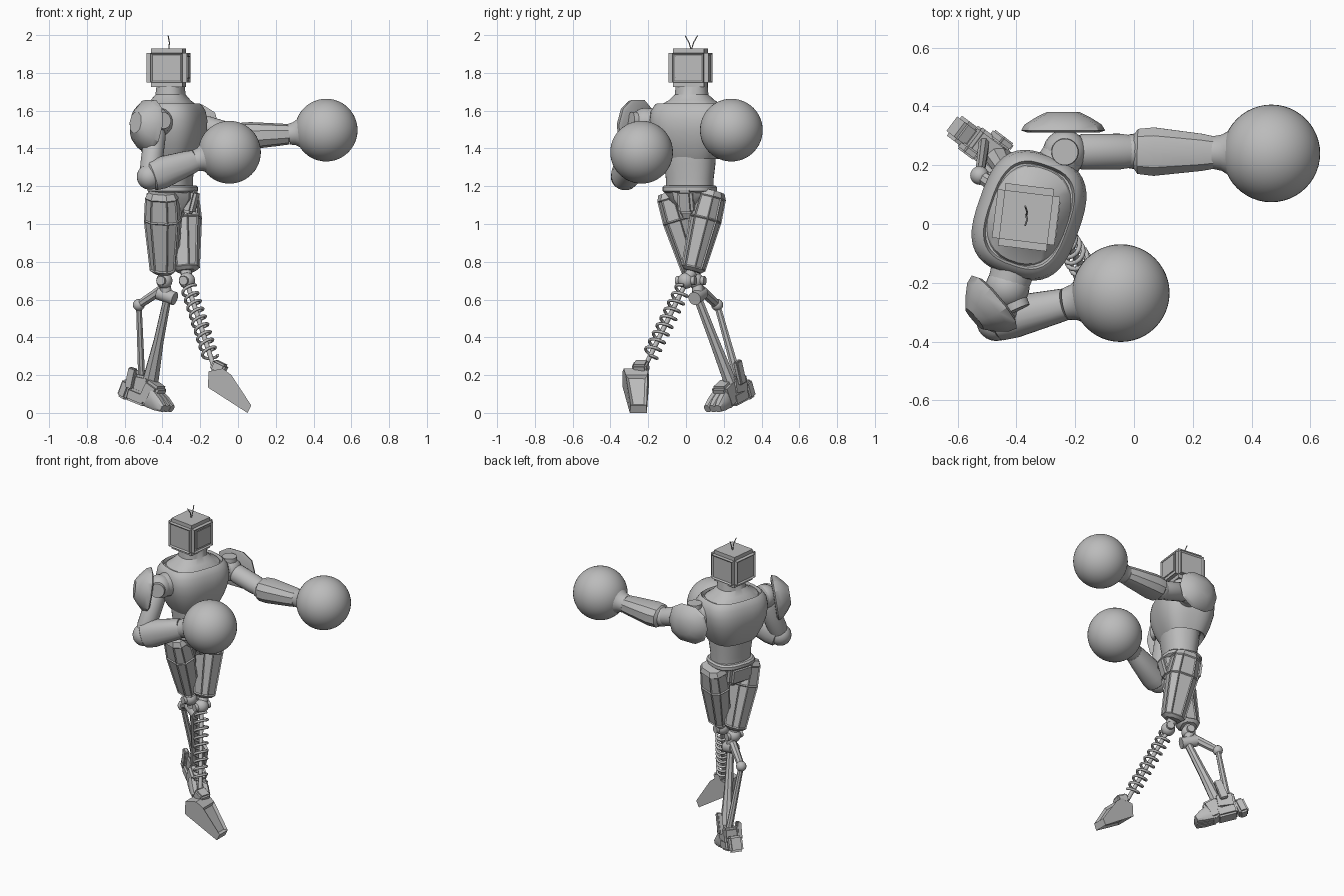
import bpy, bmesh
from math import sin, cos, pi, radians, copysign
from mathutils import Vector, Matrix

cube = bpy.data.objects.get("Cube")
if cube:
    bpy.data.objects.remove(cube, do_unlink=True)

GREY = (0.5, 0.5, 0.5, 1)
metal = bpy.data.materials.new("plain grey")
metal.use_nodes = True
metal.diffuse_color = GREY
metal.node_tree.nodes["Principled BSDF"].inputs["Base Color"].default_value = GREY


def finish(name, bm, angle=32):
    bmesh.ops.recalc_face_normals(bm, faces=bm.faces)
    mesh = bpy.data.meshes.new(name)
    bm.to_mesh(mesh)
    bm.free()
    ob = bpy.data.objects.new(name, mesh)
    bpy.context.collection.objects.link(ob)
    mesh.materials.append(metal)
    bpy.ops.object.select_all(action='DESELECT')
    ob.select_set(True)
    bpy.context.view_layer.objects.active = ob
    bpy.ops.object.shade_smooth_by_angle(angle=radians(angle))
    return ob


def sink_panels(bm, area, border, depth):
    """Sink the large upright quads."""
    bmesh.ops.recalc_face_normals(bm, faces=bm.faces)
    big = [f for f in bm.faces if len(f.verts) == 4 and f.calc_area() > area
           and abs(f.normal.z) < 0.9]
    bmesh.ops.inset_individual(bm, faces=big, thickness=border, depth=-depth)


def loft(name, a, b, sections, sides=24, power=2, hint=(1, 0, 0), panel=None):
    """Rings (t, half width, half depth) along a to b; hint is the width axis."""
    a, b = Vector(a), Vector(b)
    z = (b - a).normalized()
    x = Vector(hint)
    x = (x - z * x.dot(z)).normalized()
    y = z.cross(x)
    bm = bmesh.new()
    rings = []
    for t, w, d in sections:
        ring = []
        for i in range(sides):
            ang = 2 * pi * (i + 0.5) / sides
            u = copysign(abs(cos(ang)) ** (2 / power), cos(ang))
            v = copysign(abs(sin(ang)) ** (2 / power), sin(ang))
            ring.append(bm.verts.new(a.lerp(b, t) + x * w * u + y * d * v))
        rings.append(ring)
    for lo, hi in zip(rings, rings[1:]):
        for i in range(sides):
            j = (i + 1) % sides
            bm.faces.new((lo[i], lo[j], hi[j], hi[i]))
    bm.faces.new(rings[0])
    bm.faces.new(rings[-1])
    if panel:
        sink_panels(bm, *panel)
    return finish(name, bm)


def rod(name, a, b, r0, r1=None, sides=12):
    r1 = r1 or r0
    return loft(name, a, b, [(0, r0, r0), (1, r1, r1)], sides, hint=(0.3, 1, 0.1))


def ball(name, c, r, seg=24):
    bm = bmesh.new()
    bmesh.ops.create_uvsphere(bm, u_segments=seg, v_segments=seg // 2, radius=r,
                              matrix=Matrix.Translation(c))
    return finish(name, bm)


def box(name, c, size, yaw=0, pitch=0, bevel=0.01, panel=None):
    bm = bmesh.new()
    bmesh.ops.create_cube(bm, size=1)
    bmesh.ops.scale(bm, vec=size, verts=bm.verts)
    bmesh.ops.bevel(bm, geom=bm.edges[:], offset=bevel, segments=2, affect='EDGES')
    if panel:
        sink_panels(bm, *panel)
    turn = Matrix.Rotation(radians(yaw), 4, 'Z') @ Matrix.Rotation(radians(pitch), 4, 'Y')
    bm.transform(Matrix.Translation(c) @ turn)
    return finish(name, bm)


def wire(name, pts, r):
    cu = bpy.data.curves.new(name, 'CURVE')
    cu.dimensions = '3D'
    cu.bevel_depth, cu.bevel_resolution, cu.use_fill_caps = r, 2, True
    sp = cu.splines.new('POLY')
    sp.points.add(len(pts) - 1)
    for p, co in zip(sp.points, pts):
        p.co = (*co, 1)
    cu.materials.append(metal)
    ob = bpy.data.objects.new(name, cu)
    bpy.context.collection.objects.link(ob)
    bpy.ops.object.select_all(action='DESELECT')
    ob.select_set(True)
    bpy.context.view_layer.objects.active = ob
    bpy.ops.object.convert(target='MESH')


# Head: rounded box with sunken side panels and a pair of aerials
box("head", (-0.367, 0.023, 1.826), (0.214, 0.214, 0.204), -7, 0, 0.024, (0.01, 0.012, 0.008))
box("face_screen", (-0.262, 0.01, 1.83), (0.008, 0.135, 0.12), -7, 0, 0.003)
for side in (-1, 1):
    wire("aerial", [(-0.367, 0.028, 1.92), (-0.363, 0.028 + side * 0.012, 1.96),
                    (-0.37, 0.028 + side * 0.033, 1.997)], 0.003)

# Torso: neck, chest shell, belly and belt, turned towards the punch
FWD = (0.94, -0.33, 0)
axis = [(-0.357, 0.03, 0), (-0.357, 0.03, 1)]
loft("neck", *axis, [(1.6, 0.14, 0.18), (1.63, 0.128, 0.166), (1.655, 0.1, 0.12),
                     (1.685, 0.076, 0.088), (1.75, 0.068, 0.082)], 32, 2.4, FWD)
loft("chest", *axis, [(1.37, 0.1, 0.12), (1.345, 0.122, 0.142), (1.365, 0.133, 0.153),
                      (1.42, 0.156, 0.182), (1.49, 0.175, 0.206), (1.55, 0.177, 0.215),
                      (1.6, 0.166, 0.21), (1.63, 0.148, 0.191), (1.638, 0.138, 0.18),
                      (1.618, 0.132, 0.172)], 40, 2.9, FWD)
waist = [(-0.345, 0.02, 0), (-0.345, 0.02, 1)]
loft("belly", *waist, [(1.17, 0.1, 0.125), (1.24, 0.1, 0.127), (1.32, 0.112, 0.136),
                       (1.4, 0.115, 0.14)], 32, 2.3, FWD)
loft("belt", *waist, [(1.165, 0.11, 0.13), (1.175, 0.125, 0.14), (1.195, 0.125, 0.14),
                      (1.205, 0.115, 0.13)], 16, 2.8, FWD)
loft("pelvis", *waist, [(1.03, 0.045, 0.045), (1.08, 0.075, 0.06), (1.13, 0.115, 0.11),
                        (1.18, 0.12, 0.13)], 8, 2.5, FWD)
box("crotch_plate", (-0.25, 0.0, 1.12), (0.06, 0.085, 0.13), -18, 15, 0.015)
box("rear_plate", (-0.43, 0.045, 1.125), (0.06, 0.17, 0.12), -18, -8, 0.018)

# Thighs: tapered faceted shells with long sunken panels, and knee joints
THIGH = [(0, 0.075, 0.06), (0.07, 0.092, 0.074), (0.35, 0.1, 0.08), (0.96, 0.073, 0.062),
         (1, 0.05, 0.045)]
legs = {"right": ((-0.4, -0.085, 1.17), (-0.393, 0.045, 0.74), (-0.39, 0.05, 0.70)),
        "left": ((-0.3, 0.142, 1.175), (-0.275, 0.035, 0.75), (-0.27, 0.0, 0.70))}
for side, (hip, low, knee) in legs.items():
    loft(side + "_thigh", hip, low, THIGH, 8, 2.6, (1, -0.3, 0), (0.006, 0.009, 0.006))
    ball(side + "_knee", knee, 0.043)
    k = Vector(knee)
    rod(side + "_knee_pin", k - Vector((0.02, 0.05, 0)), k + Vector((0.02, 0.05, 0)), 0.024)
    rod(side + "_knee_stem", k, low, 0.03)

# Left shin: coil spring round a rod
top, bottom = Vector((-0.27, 0.0, 0.69)), Vector((-0.13, -0.215, 0.25))
run = (bottom - top).normalized()
u = run.cross(Vector((0, 1, 0))).normalized()
v = run.cross(u)
TURNS, STEP = 9, 16
wire("shin_spring", [top.lerp(bottom, 0.06 + 0.84 * i / (TURNS * STEP))
                     + 0.039 * (u * cos(2 * pi * i / STEP) + v * sin(2 * pi * i / STEP))
                     for i in range(TURNS * STEP + 1)], 0.008)
rod("spring_rod", top, bottom, 0.013)

# Left foot: wedge extruded from its side profile
profile = [(-0.16, 0.135), (0.05, 0.0), (0.07, 0.04), (-0.035, 0.2), (-0.08, 0.235), (-0.155, 0.22)]
bm = bmesh.new()
near = [bm.verts.new((x, -0.335 + 0.25 * max(x, -0.1) + 0.025, z)) for x, z in profile]
far = [bm.verts.new((x, -0.205 - 0.05 * x, z)) for x, z in profile]
bm.faces.new(near)
bm.faces.new(far)
for i in range(len(profile)):
    j = (i + 1) % len(profile)
    bm.faces.new((near[i], near[j], far[j], far[i]))
sink_panels(bm, 0.015, 0.02, 0.014)
finish("left_foot", bm)
box("left_ankle_cuff", (-0.1, -0.24, 0.24), (0.075, 0.08, 0.06), -15, 25, 0.01)

# Right shin: two struts with a bent linkage
elbow = (-0.525, 0.165, 0.572)
rod("knee_link", (-0.39, 0.06, 0.69), (-0.375, 0.065, 0.61), 0.03)
rod("link_barrel", (-0.42, 0.085, 0.635), (-0.335, 0.045, 0.605), 0.036)
loft("upper_strut", (-0.40, 0.075, 0.655), elbow, [(0, 0.026, 0.028), (1, 0.022, 0.024)], 8)
ball("linkage_joint", elbow, 0.032, 16)
loft("rear_strut", elbow, (-0.51, 0.275, 0.18), [(0, 0.016, 0.018), (0.5, 0.018, 0.02), (1, 0.02, 0.024)], 8)
loft("main_strut", (-0.375, 0.065, 0.6), (-0.465, 0.235, 0.16),
     [(0, 0.022, 0.024), (0.5, 0.028, 0.028), (1, 0.046, 0.036)], 8)

# Right foot: stacked blocks stepping down to spread toes
box("ankle_block", (-0.5, 0.26, 0.15), (0.12, 0.09, 0.1), -37, 10, 0.012)
box("heel_block", (-0.585, 0.315, 0.125), (0.06, 0.085, 0.1), -37, 25, 0.012)
box("sole_block", (-0.515, 0.26, 0.085), (0.13, 0.1, 0.07), -37, 18, 0.012)
box("instep_block", (-0.455, 0.21, 0.1), (0.1, 0.1, 0.13), -37, 30, 0.015)
box("ankle_fin", (-0.45, 0.285, 0.215), (0.05, 0.03, 0.13), -37, 20, 0.006)
box("heel_fin", (-0.565, 0.25, 0.185), (0.05, 0.03, 0.11), -37, 15, 0.006)
for spread in (-1, 0, 1):
    s = Vector((0.61, 0.79, 0)) * spread * 0.036
    loft("toe", Vector((-0.45, 0.2, 0.08)) + s * 0.8, Vector((-0.372, 0.14, 0.022)) + s,
         [(0, 0.024, 0.055), (0.6, 0.026, 0.038), (1, 0.02, 0.02)], 8, 3, (0.61, 0.79, 0))

# Arms: shoulder, upper arm, elbow, forearm and round glove
FOREARM = [(0, 0.06, 0.055), (0.05, 0.08, 0.07), (0.25, 0.086, 0.072), (0.85, 0.066, 0.058), (1, 0.058, 0.054)]
CUFF = [(0, 0.056, 0.055), (0.3, 0.062, 0.062), (0.6, 0.08, 0.08), (1, 0.122, 0.122)]
arms = {"left": ((-0.235, 0.245, 1.535), (0.0, 0.247, 1.465), (0.27, 0.243, 1.475),
                 (0.467, 0.24, 1.497), (0, 1, 0), 0.06, (0, 0, 1), 10),
        "right": ((-0.43, -0.215, 1.54), (-0.468, -0.33, 1.25), (-0.23, -0.272, 1.335),
                  (-0.045, -0.235, 1.38), (0, 0, 1), 0.068, (0.4, -0.9, 0.1), 20)}
for side, (shoulder, bend, wrist, glove, wide, joint, pin, facets) in arms.items():
    sh, el = Vector(shoulder), Vector(bend)
    ball(side + "_shoulder", sh, 0.075)
    rod(side + "_shoulder_disc", sh, sh + Vector(pin) * 0.085, 0.05, 0.045, 20)
    rod(side + "_shoulder_stub", (-0.36, 0.02, 1.54), sh, 0.09, 0.07, 20)
    loft(side + "_upper_arm", sh, el, [(0.15, 0.05, 0.05), (0.25, 0.058, 0.061),
                                       (0.8, 0.058, 0.061), (1, 0.052, 0.054)], 20)
    ball(side + "_elbow", el, joint)
    loft(side + "_forearm", el, wrist, FOREARM, facets, 2.3, wide)
    loft(side + "_glove_cuff", wrist, Vector(wrist).lerp(Vector(glove), 0.5), CUFF, 28, 2, wide)
    ball(side + "_glove", glove, 0.166, 48)

# Shoulder guards: faceted domes, given by height, width and thickness
DOME = [(-0.1, 0.87, 0.87), (0, 1, 1), (0.32, 0.92, 0.92), (0.73, 0.64, 0.64), (1, 0.4, 0.4)]
guards = {"left": ((-0.241, 0.318, 1.51), (0, 1, 0), 0.128, 0.143, 0.062),
          "right": ((-0.475, -0.265, 1.525), (-0.75, -0.64, 0.14), 0.14, 0.118, 0.09)}
for side, (c, n, high, wide, thick) in guards.items():
    c, n = Vector(c), Vector(n).normalized()
    loft(side + "_shoulder_guard", c, c + n * thick,
         [(t, a * high, b * wide) for t, a, b in DOME], 10, 2.3, (0, 0, 1))
    rod(side + "_guard_mount", c - n * 0.06, c, 0.03)
